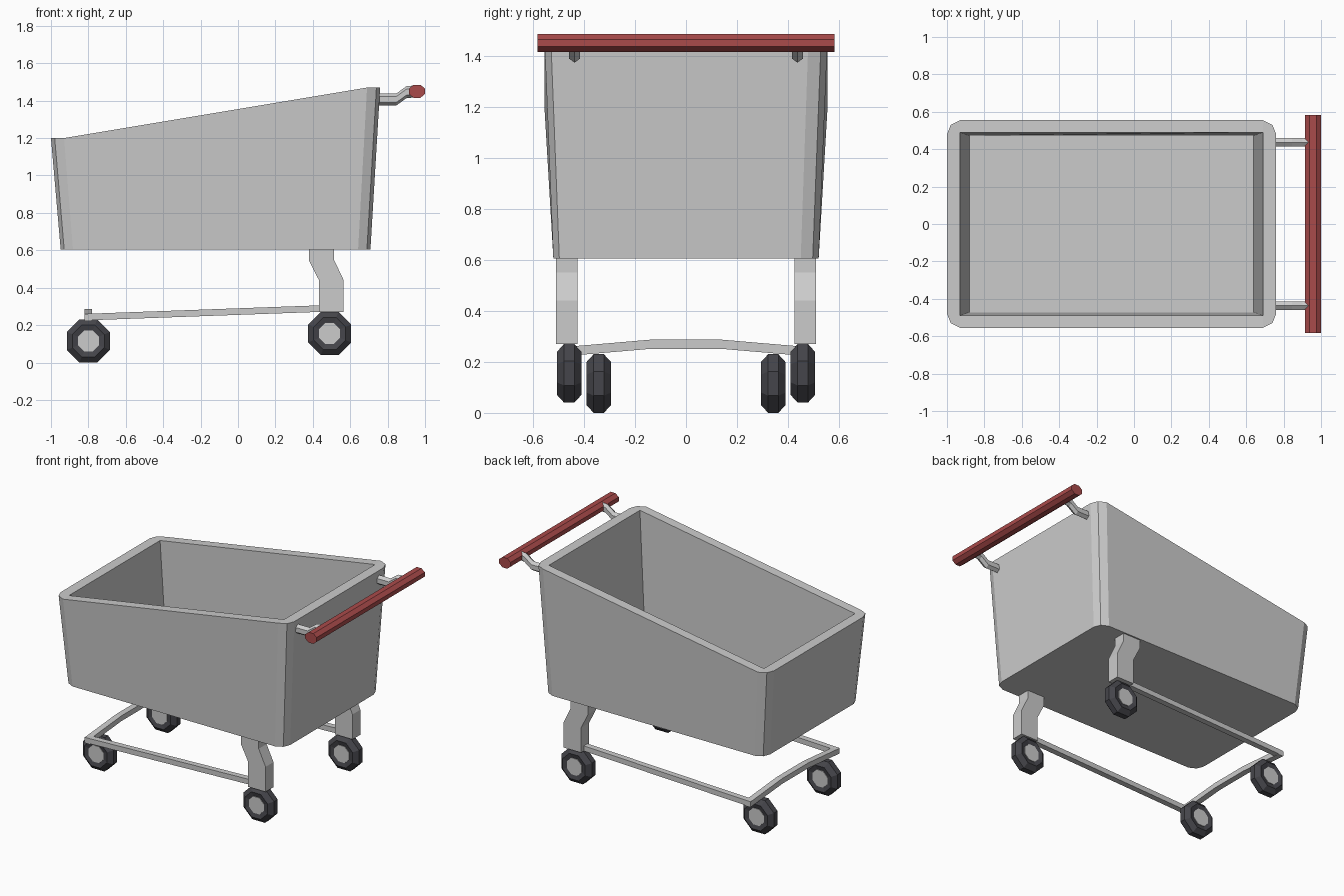
import bpy, bmesh, math

if "Cube" in bpy.data.objects:
    bpy.data.objects.remove(bpy.data.objects["Cube"])


def material(name, color):
    m = bpy.data.materials.new(name)
    m.diffuse_color = (*color, 1)
    m.use_nodes = True
    m.node_tree.nodes["Principled BSDF"].inputs["Base Color"].default_value = m.diffuse_color
    return m


RED = material("handle_red", (0.4, 0.07, 0.07))
DARK = material("tyre_dark", (0.06, 0.06, 0.07))


def finish(name, bm, mat=None):
    bmesh.ops.recalc_face_normals(bm, faces=bm.faces)
    mesh = bpy.data.meshes.new(name)
    bm.to_mesh(mesh)
    bm.free()
    ob = bpy.data.objects.new(name, mesh)
    bpy.context.collection.objects.link(ob)
    if mat:
        mesh.materials.append(mat)
    return ob


def loft(name, rings, mat=None):
    """Closed solid through rings of equal point count."""
    bm = bmesh.new()
    vs = [[bm.verts.new(p) for p in ring] for ring in rings]
    n = len(vs[0])
    for a, b in zip(vs, vs[1:]):
        for i in range(n):
            j = (i + 1) % n
            bm.faces.new((a[i], a[j], b[j], b[i]))
    bm.faces.new(vs[0])
    bm.faces.new(vs[-1])
    return finish(name, bm, mat)


def extrude_y(name, profile, y0, y1):
    return loft(name, [[(x, y, z) for x, z in profile] for y in (y0, y1)])


def ring_xz(cx, cz, y, rx, rz, n=8):
    """Polygon ring around the y axis with a flat at the bottom; sizes are across flats."""
    k = 1 / math.cos(math.pi / n)
    return [(cx + rx * k * math.cos(math.tau * (i + .5) / n), y,
             cz + rz * k * math.sin(math.tau * (i + .5) / n)) for i in range(n)]


# Basket: tapered tub with chamfered corners and a sloping rim
def rim_z(x):
    t = min(max((x + 0.92) / (0.69 + 0.92), 0), 1)
    return 1.20 + 0.27 * t


CX = -0.12
corner = [(0.88, 0.48), (0.86, 0.53), (0.81, 0.555)]
outline = []
for sx, sy in ((1, 1), (-1, 1), (-1, -1), (1, -1)):
    pts = corner if sx * sy > 0 else corner[::-1]
    outline += [(sx * x, sy * y) for x, y in pts]

bm = bmesh.new()
top = [bm.verts.new((CX + x, y, rim_z(CX + x))) for x, y in outline]
bottom = [bm.verts.new((CX + x * 0.941, y * 0.937, 0.605)) for x, y in outline]
signs = ((1, 1), (-1, 1), (-1, -1), (1, -1))
inner_top, inner_floor = [], []
for sx, sy in signs:
    xt, xb = (0.69, 0.64) if sx > 0 else (-0.93, -0.88)
    inner_top.append(bm.verts.new((xt, sy * 0.49, rim_z(xt))))
    inner_floor.append(bm.verts.new((xb, sy * 0.472, 0.64)))
for i in range(12):
    j = (i + 1) % 12
    bm.faces.new((top[i], top[j], bottom[j], bottom[i]))
for c in range(4):
    d = (c + 1) % 4
    a = top[3 * c:3 * c + 3]
    bm.faces.new((a[0], a[1], inner_top[c]))
    bm.faces.new((a[1], a[2], inner_top[c]))
    bm.faces.new((a[2], top[3 * d], inner_top[d], inner_top[c]))
    bm.faces.new((inner_top[c], inner_top[d], inner_floor[d], inner_floor[c]))
bm.faces.new(bottom)
bm.faces.new(inner_floor)
finish("basket", bm)

# Push handle
loft("handle", [ring_xz(0.957, 1.45, y, 0.043, 0.035) for y in (-0.582, 0.582)], RED)

leg = [(0.38, 0.615), (0.513, 0.615), (0.513, 0.55), (0.565, 0.44),
       (0.565, 0.27), (0.433, 0.27), (0.433, 0.44), (0.38, 0.545)]
rail = [(-0.82, 0.225), (0.45, 0.271), (0.45, 0.306), (-0.82, 0.26)]
bracket_path = [(0.72, 1.405), (0.845, 1.405), (0.90, 1.445), (0.95, 1.45)]
tyre = [(0.058, -0.04), (0.085, -0.0475), (0.115, -0.02),
        (0.115, 0.02), (0.085, 0.0475), (0.058, 0.04)]


def wheel(side, name, x, y, z):
    loft(f"{name}_tyre_{side}", [ring_xz(x, z, y + d, r, r) for r, d in tyre], DARK)
    loft(f"{name}_hub_{side}", [ring_xz(x, z, y + d, 0.056, 0.056) for d in (-0.044, 0.044)])


for s, side in ((-1, "front"), (1, "back")):
    # Bent legs and lower side rails
    extrude_y("leg_" + side, leg, s * 0.425, s * 0.51)
    extrude_y("rail_" + side, rail, s * 0.44, s * 0.48)
    # Six-sided handle brackets
    rings = []
    for x, z in bracket_path:
        rings.append([(x, s * 0.437 + 0.025 * math.sin(math.tau * i / 6),
                       z + 0.032 * math.cos(math.tau * i / 6)) for i in range(6)])
    loft("handle_bracket_" + side, rings)
    # Wheels
    wheel(side, "rear_wheel", 0.49, s * 0.458, 0.155)
    wheel(side, "nose_wheel", -0.80, s * 0.342, 0.115)

# Arched cross bar joining the rails
arch = [(-0.48, 0.222), (-0.41, 0.228), (-0.14, 0.251),
        (0.14, 0.251), (0.41, 0.228), (0.48, 0.222)]
loft("cross_bar", [[(-0.821, y, z), (-0.78, y, z), (-0.78, y, z + 0.036), (-0.821, y, z + 0.036)]
                   for y, z in arch])
